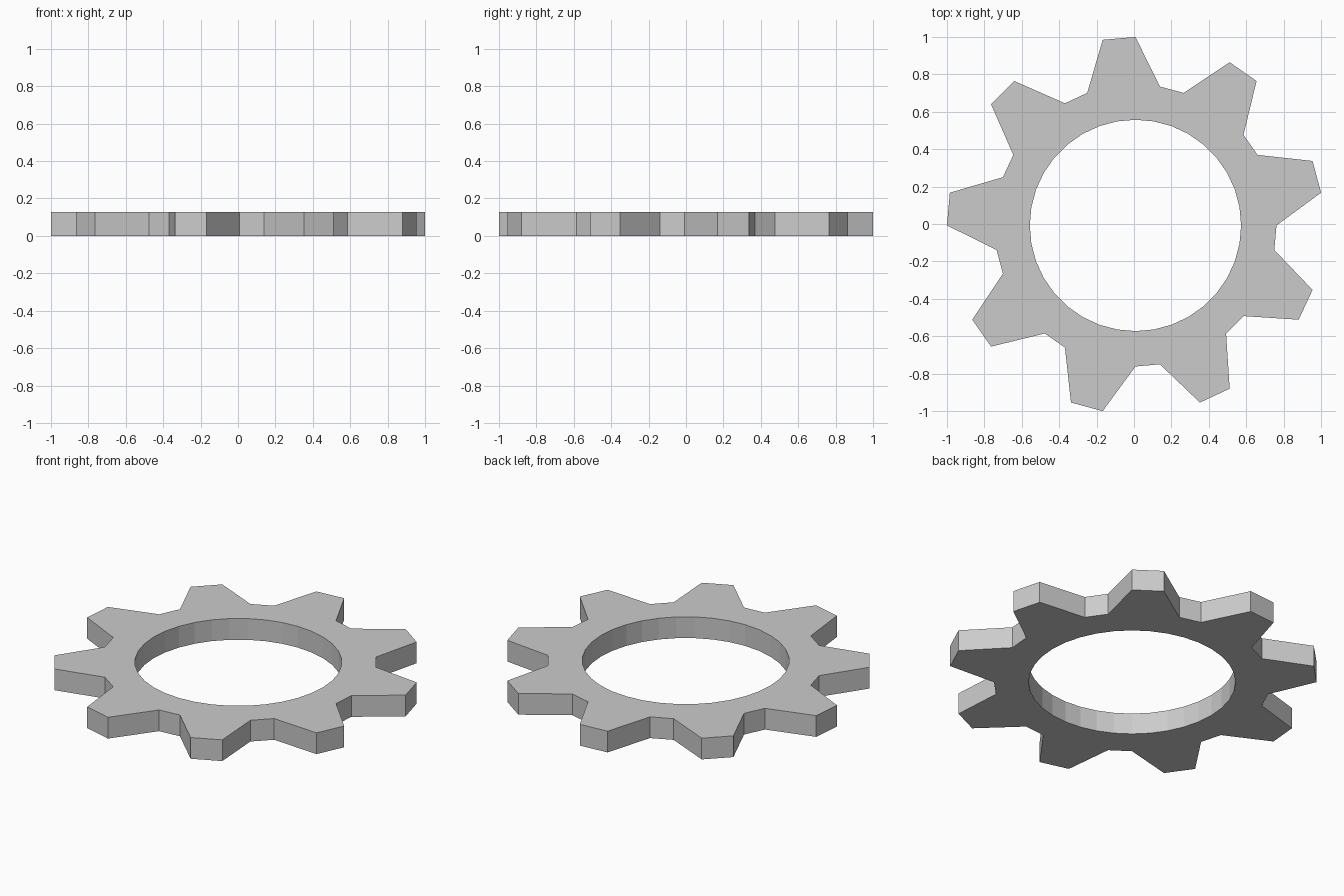
import bpy, bmesh
from math import cos, sin, radians

if "Cube" in bpy.data.objects:
    bpy.data.objects.remove(bpy.data.objects["Cube"])

TIP, ROOT, HOLE, HEIGHT = 1.0077, 0.754, 0.565, 0.128
CX, CY = 0.0077, -0.0077   # nine teeth are not symmetric, so the axis sits off centre
N = 36                     # four steps per tooth

bm = bmesh.new()


def ring(radius, z):
    return [bm.verts.new((CX + radius(i) * cos(radians(i * 10)),
                          CY + radius(i) * sin(radians(i * 10)), z)) for i in range(N)]


def toothed(i):
    return TIP if i % 4 in (1, 2) else ROOT


def hole(i):
    return HOLE


# Closed loop of rings: outer bottom, outer top, inner top, inner bottom
rings = [ring(toothed, 0), ring(toothed, HEIGHT), ring(hole, HEIGHT), ring(hole, 0)]
for k in range(4):
    a, b = rings[k], rings[(k + 1) % 4]
    for i in range(N):
        j = (i + 1) % N
        bm.faces.new((a[i], a[j], b[j], b[i]))
bmesh.ops.recalc_face_normals(bm, faces=bm.faces)

mesh = bpy.data.meshes.new("gear_ring")
bm.to_mesh(mesh)
bm.free()
bpy.context.collection.objects.link(bpy.data.objects.new("gear_ring", mesh))
